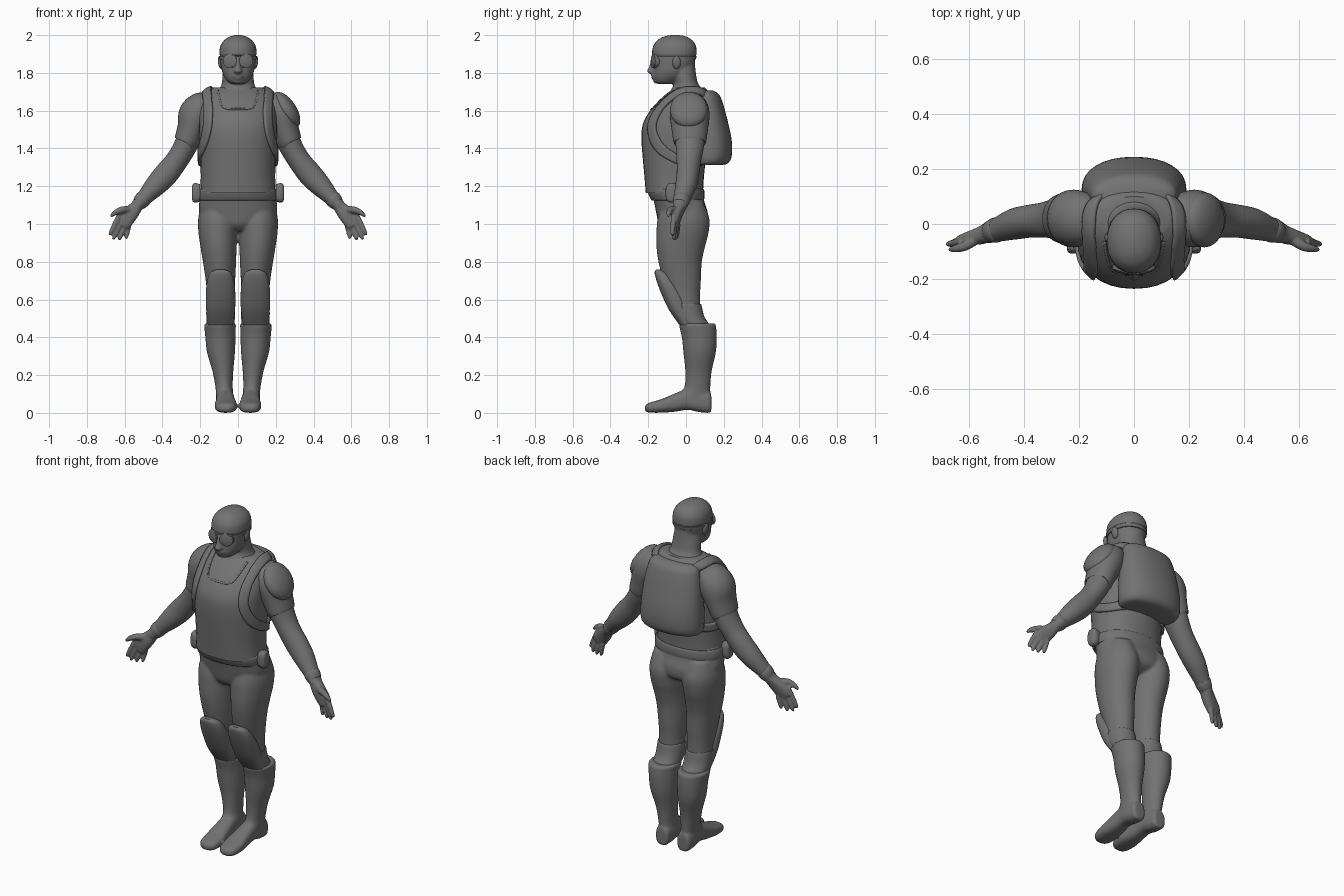
import bpy, bmesh, math
from mathutils import Vector, Matrix

X, Y, Z = Vector((1, 0, 0)), Vector((0, 1, 0)), Vector((0, 0, 1))
grey = bpy.data.materials.new("dark_grey")
grey.diffuse_color = (.17, .17, .17, 1)


def smooth(rows, k=4):
    """Catmull-Rom interpolation through rows of numbers."""
    out, n = [], len(rows)
    for i in range(n - 1):
        a, b, c, d = rows[max(i - 1, 0)], rows[i], rows[i + 1], rows[min(i + 2, n - 1)]
        for j in range(k):
            t = j / k
            out.append([0.5 * (2 * q + (r - p) * t + (2 * p - 5 * q + 4 * r - s) * t * t
                               + (3 * q - p - 3 * r + s) * t ** 3) for p, q, r, s in zip(a, b, c, d)])
    return out + [list(rows[-1])]


def finish(name, bm, mirror):
    bmesh.ops.recalc_face_normals(bm, faces=bm.faces)
    me = bpy.data.meshes.new(name)
    bm.to_mesh(me)
    bm.free()
    me.materials.append(grey)
    ob = bpy.data.objects.new(name, me)
    bpy.context.collection.objects.link(ob)
    if mirror:
        ob.modifiers.new("mirror", "MIRROR")
    return ob


def loft(name, rings, mirror=False, ref=Y, fixed=None, p=2.0, n=32, k=4):
    """Skin superellipse rings (x, y, z, ru, rv) along their path."""
    rings = smooth(rings, k)
    pos = [Vector(r[:3]) for r in rings]
    bm, loops = bmesh.new(), []
    for i, r in enumerate(rings):
        t = fixed or (pos[min(i + 1, len(pos) - 1)] - pos[max(i - 1, 0)]).normalized()
        u = ref.cross(t).normalized()
        v = t.cross(u)
        loop = []
        for j in range(n):
            c, s = math.cos(math.tau * j / n), math.sin(math.tau * j / n)
            cu = math.copysign(abs(c) ** (2 / p), c) * max(r[3], .002)
            sv = math.copysign(abs(s) ** (2 / p), s) * max(r[4], .002)
            loop.append(bm.verts.new(pos[i] + u * cu + v * sv))
        loops.append(loop)
    for a, b in zip(loops, loops[1:]):
        for j in range(n):
            bm.faces.new((a[j], a[(j + 1) % n], b[(j + 1) % n], b[j]))
    bm.faces.new(loops[0])
    bm.faces.new(loops[-1])
    return finish(name, bm, mirror)


def stack(name, rows, mirror=False, p=2.0, k=4):
    """Level rings given as (z, front y, back y, half width, centre x)."""
    rings = [(r[4] if len(r) > 4 else 0, (r[1] + r[2]) / 2, r[0], r[3], (r[2] - r[1]) / 2) for r in rows]
    return loft(name, rings, mirror, fixed=Z, p=p, k=k)


def ellipsoid(name, loc, radii, rot=0, mirror=False):
    bm = bmesh.new()
    m = Matrix.Translation(loc) @ Matrix.Rotation(rot, 4, 'Y') @ Matrix.Diagonal((*radii, 1))
    bmesh.ops.create_uvsphere(bm, u_segments=32, v_segments=16, radius=1, matrix=m)
    return finish(name, bm, mirror)


def ribbon(name, pts, width, thick, target):
    """Flat band laid on a target surface."""
    pts = [Vector(q) for q in smooth(pts, 6)]
    bm, rows = bmesh.new(), []
    for i, q in enumerate(pts):
        t = pts[min(i + 1, len(pts) - 1)] - pts[max(i - 1, 0)]
        side = t.cross(q - Vector((0, -.04, 1.48))).normalized()
        rows.append([bm.verts.new(q + side * width * (j / 4 - .5)) for j in range(5)])
    for a, b in zip(rows, rows[1:]):
        for j in range(4):
            bm.faces.new((a[j], a[j + 1], b[j + 1], b[j]))
    ob = finish(name, bm, False)
    w = ob.modifiers.new("wrap", "SHRINKWRAP")
    w.target, w.wrap_mode, w.offset = target, "ABOVE_SURFACE", thick * .3
    s = ob.modifiers.new("thick", "SOLIDIFY")
    s.thickness, s.offset = thick, 0
    ob.modifiers.new("mirror", "MIRROR")
    return ob


def fuse(parts, name, voxel, rounds):
    """Melt overlapping parts into one smooth skin (mirrored if they are)."""
    mirrored = any(len(q.modifiers) for q in parts)
    bpy.ops.object.select_all(action='DESELECT')
    for q in parts:
        q.select_set(True)
    bpy.context.view_layer.objects.active = parts[0]
    if mirrored:
        bpy.ops.object.convert(target='MESH')
    bpy.ops.object.join()
    ob = parts[0]
    ob.name = name
    r = ob.modifiers.new("melt", "REMESH")
    r.mode, r.voxel_size, r.use_smooth_shade = "VOXEL", voxel, True
    s = ob.modifiers.new("soften", "SMOOTH")
    s.factor, s.iterations = .5, rounds
    return ob


# Torso: vest, belt
vest = stack("vest", [(1.165, -.213, .09, .2), (1.25, -.22, .095, .197), (1.35, -.229, .105, .2),
                      (1.45, -.236, .115, .205), (1.53, -.228, .12, .207), (1.6, -.19, .125, .205),
                      (1.66, -.137, .125, .193), (1.70, -.09, .12, .172), (1.722, -.055, .1, .13)], p=2.2)
stack("belt", [(1.125, -.18, .092, .204), (1.132, -.187, .097, .209), (1.175, -.205, .097, .209),
               (1.185, -.2, .092, .204)], p=2.2, k=2)
loft("belt_pouch", [(.2, -.075, 1.165, .045, .03), (.225, -.075, 1.165, .052, .033),
                    (.24, -.075, 1.165, .045, .028), (.244, -.075, 1.165, .03, .018)], True, p=2.8, k=2)
ribbon("neckline", [(.105, -.06, 1.70), (.1, -.12, 1.67), (.085, -.17, 1.63), (.05, -.185, 1.612),
                    (0, -.188, 1.61)], .01, .004, vest)

# Backpack and shoulder straps
stack("backpack", [(1.312, .03, .19, .155), (1.322, .02, .222, .178), (1.36, .01, .242, .19),
                   (1.45, .01, .241, .188), (1.58, .02, .212, .175), (1.66, .03, .188, .16),
                   (1.69, .04, .17, .148), (1.706, .05, .145, .125)], p=2.2)
ribbon("shoulder_strap", [(.13, .13, 1.68), (.16, .06, 1.71), (.168, -.02, 1.71), (.168, -.1, 1.67),
                          (.16, -.16, 1.59), (.163, -.18, 1.5), (.185, -.14, 1.41), (.205, -.06, 1.35),
                          (.2, .02, 1.325), (.15, .1, 1.33)], .055, .018, vest)

# Head: skull, neck, nose, brow, lips and ears in one skin
head = [stack("skull", [(1.742, -.15, -.07, .035), (1.75, -.163, -.05, .05), (1.775, -.173, -.01, .07),
                        (1.81, -.174, .025, .085), (1.86, -.172, .047, .093), (1.91, -.177, .053, .096),
                        (1.95, -.162, .044, .084), (1.985, -.12, .01, .045)], p=2.2),
        stack("neck", [(1.64, -.1, .13, .13), (1.7, -.085, .1, .107), (1.74, -.066, .066, .087),
                       (1.8, -.08, .052, .081), (1.86, -.1, .047, .07)]),
        stack("nose", [(1.88, -.185, -.15, .013), (1.835, -.194, -.15, .016), (1.808, -.207, -.15, .023),
                       (1.795, -.19, -.15, .018)]),
        ellipsoid("upper_lip", (0, -.171, 1.784), (.03, .015, .007)),
        ellipsoid("lower_lip", (0, -.169, 1.772), (.025, .014, .007)),
        ellipsoid("chin", (0, -.155, 1.757), (.028, .018, .014))]
fuse(head, "head", .006, 3)
ellipsoid("ear", (.093, -.05, 1.855), (.013, .022, .034), .15, True)
stack("cap", [(1.893, -.176, .052, .095), (1.9, -.18, .056, .099), (1.94, -.174, .053, .094),
              (1.972, -.152, .034, .074), (1.992, -.118, .002, .044), (2.0, -.08, -.035, .015)], p=2.15)

# Goggles
stack("goggle_strap", [(1.87, -.174, .05, .095), (1.872, -.179, .053, .099), (1.888, -.18, .056, .1),
                       (1.89, -.175, .053, .096)], p=2.2, k=1)
for name, ring in (("goggle_lens", [(0, .02, 0, .034, .034), (0, -.006, 0, .034, .034), (0, -.01, 0, .02, .02)]),
                   ("goggle_rim", [(0, .02, 0, .038, .038), (0, -.003, 0, .038, .038), (0, -.005, 0, .035, .035)])):
    ob = loft(name, ring, False, ref=Z, k=1)
    ob.data.transform(Matrix.Translation((.043, -.171, 1.863)) @ Matrix.Rotation(.3, 4, 'Z'))
    ob.modifiers.new("mirror", "MIRROR")

# Sleeves, cuffs, shoulder pad
loft("sleeve", [(.14, .02, 1.65, .045, .07), (.18, .02, 1.625, .083, .095), (.22, .02, 1.575, .096, .105),
                (.247, .02, 1.5, .076, .096), (.27, .02, 1.437, .068, .087), (.274, .02, 1.428, .06, .08)], True)
loft("cuff", [(.497, -.02, 1.138, .040, .043), (.503, -.022, 1.132, .044, .046),
              (.522, -.028, 1.11, .039, .041), (.528, -.03, 1.104, .034, .038)], True, k=2)
ellipsoid("shoulder_pad", (.256, .015, 1.604), (.053, .1, .108), math.radians(-33))

# Arms and hands in one skin
arm = [loft("arm", [(.17, .02, 1.62, .07, .08), (.21, .02, 1.57, .085, .095), (.245, .02, 1.49, .068, .085),
                    (.28, .02, 1.41, .062, .075), (.325, .015, 1.335, .06, .065), (.38, .01, 1.265, .064, .06),
                    (.435, 0, 1.205, .058, .057), (.495, -.02, 1.14, .042, .045),
                    (.54, -.035, 1.09, .032, .037)], True),
       loft("palm", [(.53, -.03, 1.10, .03, .034), (.565, -.045, 1.06, .041, .03), (.6, -.053, 1.02, .045, .022),
                     (.618, -.057, .995, .04, .016)], True, p=2.4),
       loft("thumb", [(.575, -.055, 1.075, .02, .02), (.615, -.08, 1.075, .018, .018),
                      (.65, -.09, 1.06, .014, .014), (.674, -.093, 1.04, .007, .007)], True, n=14)]
fingers = [((.636, 1.03), (.68, .94), .014), ((.619, 1.012), (.661, .918), .014),
           ((.598, .996), (.63, .914), .013), ((.578, .984), (.594, .92), .012)]
for i, (a, b, r) in enumerate(fingers):
    y = -.066 + .008 * i
    arm.append(loft("finger", [(a[0] + (b[0] - a[0]) * t, y - .008 * t, a[1] + (b[1] - a[1]) * t, r * s, r * s)
                               for t, s in ((-.25, 1), (.4, 1), (.85, .8), (1, .4))], True, n=12))
fuse(arm, "arms", .006, 2)

# Hips and legs in one skin
legs = [stack("leg", [(1.12, -.12, .09, .08, .11), (1.03, -.15, .124, .104, .107), (.95, -.157, .119, .103, .106),
                      (.88, -.157, .101, .096, .103), (.8, -.146, .084, .088, .098), (.7, -.122, .079, .078, .093),
                      (.6, -.09, .075, .07, .092), (.52, -.065, .085, .07, .092), (.44, -.02, .14, .07, .094)], True),
        stack("hips", [(1.2, -.19, .085, .198), (1.12, -.17, .097, .205), (1.06, -.158, .115, .204),
                       (1.0, -.145, .105, .15), (.965, -.115, .04, .05)], p=2.2)]
fuse(legs, "legs", .008, 6)

# Boots
boots = [stack("boot", [(.474, -.03, .15, .078, .095), (.466, -.037, .159, .085, .095), (.45, -.034, .16, .083, .095),
                        (.4, -.022, .163, .08, .093), (.32, -.014, .158, .074, .09), (.22, -.004, .136, .055, .08),
                        (.14, -.008, .129, .046, .074), (.1, -.035, .128, .046, .071),
                        (.05, -.06, .122, .044, .07)], True),
         loft("foot", [(.07, .134, .05, .025, .04), (.07, .126, .055, .04, .055), (.07, .07, .064, .046, .06),
                       (.068, .01, .072, .046, .056), (.066, -.06, .054, .052, .048), (.064, -.13, .037, .059, .036),
                       (.064, -.185, .029, .052, .028), (.064, -.207, .026, .038, .022),
                       (.064, -.218, .023, .016, .01)], True, ref=Z, fixed=-Y, p=2.6)]
fuse(boots, "boots", .008, 3)

# Knee pads
stack("knee_pad", [(.758, -.16, -.13, .025, .092), (.74, -.166, -.095, .056, .092), (.69, -.153, -.055, .073, .092),
                   (.62, -.126, -.01, .078, .092), (.54, -.087, .02, .076, .092), (.465, -.034, .05, .066, .093)],
      True, p=2.3)
stack("knee_strap", [(.575, -.08, .076, .07, .092), (.57, -.085, .082, .075, .092), (.51, -.065, .097, .076, .092),
                     (.46, -.03, .13, .072, .093)], True)

bpy.ops.object.select_all(action='SELECT')
bpy.context.view_layer.objects.active = vest
bpy.ops.object.shade_smooth_by_angle(angle=math.radians(40))
